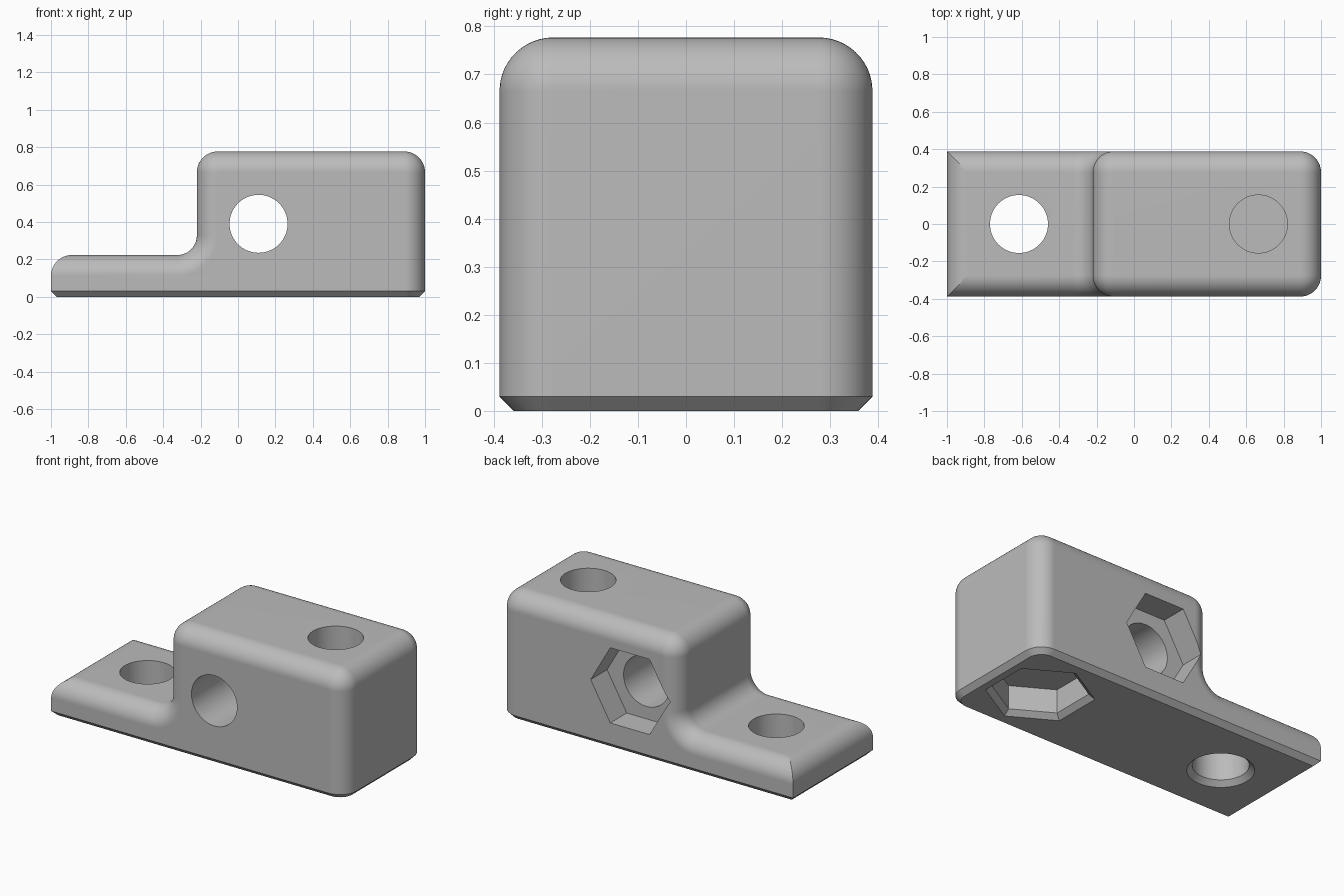
import bpy, bmesh
from math import sin, cos, acos, pi, radians

cube = bpy.data.objects.get("Cube")
if cube:
    bpy.data.objects.remove(cube, do_unlink=True)

HALF_W, HEIGHT, STEP_X, STEP_Z = 0.388, 0.777, -0.22, 0.223
ROUND, FILLET, CHAMFER, HOLE = 0.112, 0.105, 0.03, 0.155
SEG = 12

grey = bpy.data.materials.new("plain_grey")
grey.use_nodes = True
grey.diffuse_color = (0.5, 0.5, 0.5, 1)
grey.node_tree.nodes["Principled BSDF"].inputs["Base Color"].default_value = (0.5, 0.5, 0.5, 1)


def arc(cx, cy, r, start, end):
    steps = [start + (end - start) * i / SEG for i in range(SEG + 1)]
    return [(cx + r * cos(a), cy + r * sin(a)) for a in steps]


def loft(name, rings):
    """Skin a closed solid through rings of matching points."""
    bm = bmesh.new()
    loops = [[bm.verts.new(p) for p in ring] for ring in rings]
    for a, b in zip(loops, loops[1:]):
        for i in range(len(a)):
            j = (i + 1) % len(a)
            bm.faces.new((a[i], a[j], b[j], b[i]))
    bm.faces.new(loops[0])
    bm.faces.new(loops[-1])
    bmesh.ops.recalc_face_normals(bm, faces=bm.faces)
    mesh = bpy.data.meshes.new(name)
    bm.to_mesh(mesh)
    bm.free()
    mesh.materials.append(grey)
    obj = bpy.data.objects.new(name, mesh)
    bpy.context.collection.objects.link(obj)
    return obj


def side_profile(inset):
    """Stepped outline in x and z, inset everywhere except the thin end."""
    r = ROUND - inset
    mitre = pi / 2 + acos(r / ROUND)
    pts = [(1 - inset, -0.1)]
    pts += arc(1 - ROUND, HEIGHT - ROUND, r, 0, pi / 2)
    pts += arc(STEP_X + ROUND, HEIGHT - ROUND, r, pi / 2, pi)
    pts += arc(STEP_X - FILLET, STEP_Z + FILLET, FILLET + inset, 0, -pi / 2)
    pts += arc(ROUND - 1, STEP_Z - ROUND, ROUND, mitre, pi)
    return pts + [(-1, -0.1)]


def plan_outline(offset):
    """Outline in x and y: square at the thin end, rounded at the tall end."""
    r, w = ROUND + offset, HALF_W - ROUND
    return ([(-1 - offset, -HALF_W - offset)]
            + arc(1 - ROUND, -w, r, -pi / 2, 0)
            + arc(1 - ROUND, w, r, 0, pi / 2)
            + [(-1 - offset, HALF_W + offset)])


def prism(x, sides, turn, rings, axis="z", height=0.0):
    """Round or hexagonal cutter; rings lists (position along axis, radius)."""
    out = []
    for pos, radius in rings:
        ring = []
        for i in range(sides):
            a = turn + 2 * pi * i / sides
            u, v = radius * cos(a), radius * sin(a)
            ring.append((x + u, v, pos) if axis == "z" else (x + u, pos, height + v))
        out.append(ring)
    return loft("cutter", out)


def carve(target, cutter, operation):
    cutter.hide_render = True
    mod = target.modifiers.new("carve", 'BOOLEAN')
    mod.operation, mod.solver, mod.object = operation, 'EXACT', cutter
    bpy.context.view_layer.objects.active = target
    bpy.ops.object.modifier_apply(modifier=mod.name)
    bpy.data.objects.remove(cutter, do_unlink=True)


# Stepped block with rounded sides
layers = []
for side in (-1, 1):
    for i in range(SEG + 1):
        t = radians(86) * i / SEG if i < SEG else pi / 2
        layers.append((side * (HALF_W - ROUND + ROUND * sin(t)),
                       min(ROUND * (1 - cos(t)), ROUND - 0.002)))
layers.sort()
block = loft("stepped_mounting_block",
             [[(x, y, z) for x, z in side_profile(d)] for y, d in layers])

# Chamfer around the base
flare = [(0, -CHAMFER), (0.5, 0.5 - CHAMFER), (1, 0.5 - CHAMFER)]
carve(block, loft("base_chamfer", [[(x, y, z) for x, y in plan_outline(o)]
                                   for z, o in flare]), 'INTERSECT')

# Countersunk through hole in the thin end
carve(block, prism(-0.615, 64, 0, [(-0.02, HOLE + CHAMFER + 0.02), (CHAMFER, HOLE),
                                   (0.5, HOLE)]), 'DIFFERENCE')

# Cross hole with hexagonal nut pocket at the back
carve(block, prism(0.11, 64, 0, [(-0.6, HOLE), (0.6, HOLE)], "y", 0.39), 'DIFFERENCE')
carve(block, prism(0.11, 6, 0, [(HALF_W - 0.16, 0.267), (0.6, 0.267)], "y", 0.39),
      'DIFFERENCE')

# Blind hole from the top, above a chamfered hexagonal pocket in the base
carve(block, prism(0.665, 64, 0, [(0.2, HOLE), (1, HOLE)]), 'DIFFERENCE')
slope = 1 / cos(pi / 6)
carve(block, prism(0.665, 6, pi / 2, [(-0.02, 0.267 + (CHAMFER + 0.02) * slope),
                                      (CHAMFER, 0.267), (0.175, 0.267)]), 'DIFFERENCE')

# Smooth rounds with crisp edges
bpy.ops.object.select_all(action='DESELECT')
block.select_set(True)
bpy.context.view_layer.objects.active = block
bpy.ops.object.shade_smooth_by_angle(angle=radians(25))
weighted = block.modifiers.new("even_shading", 'WEIGHTED_NORMAL')
weighted.keep_sharp = True
